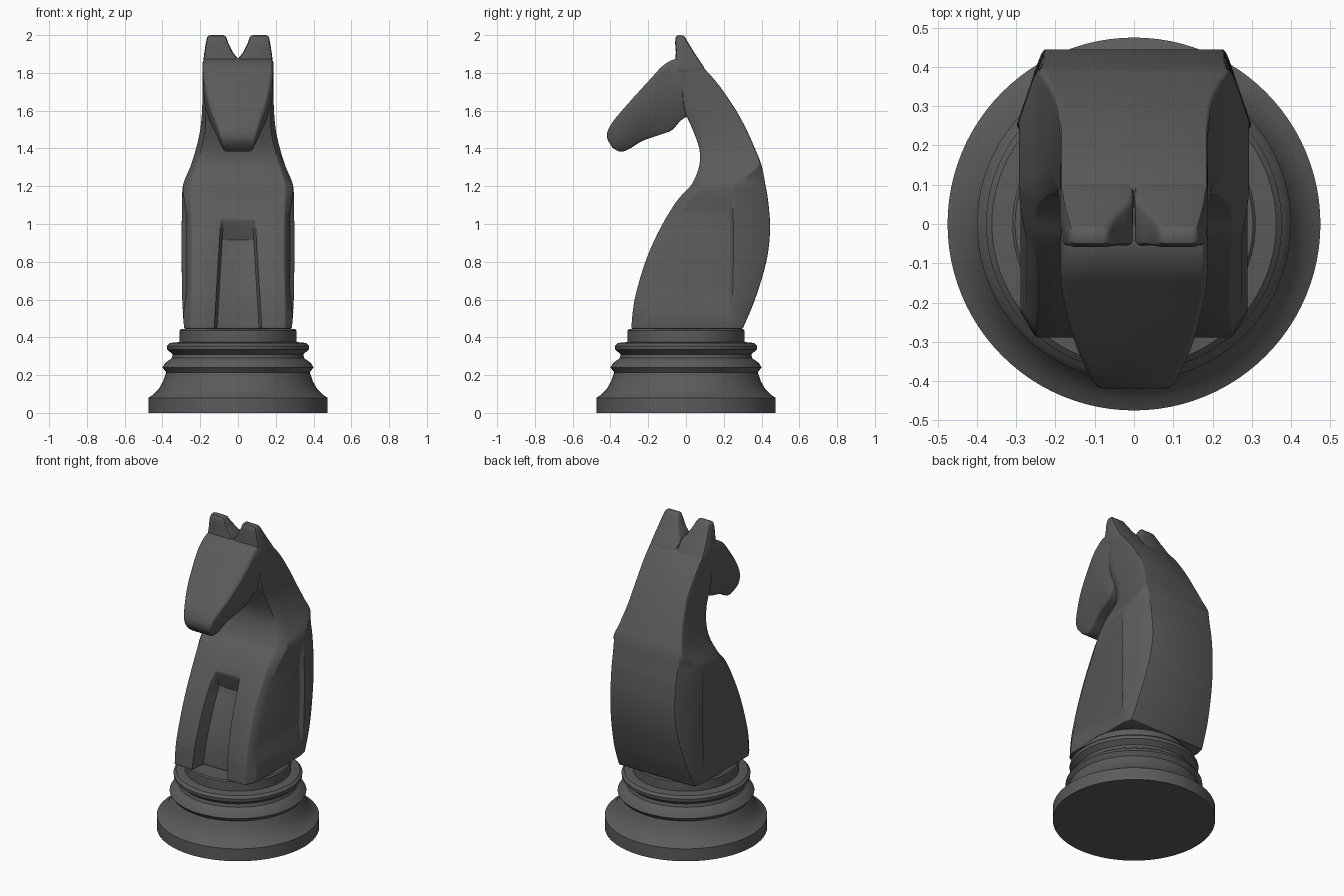
import bpy, bmesh, math

old = bpy.data.objects.get("Cube")
if old:
    bpy.data.objects.remove(old, do_unlink=True)

GREY = 0.105
mat = bpy.data.materials.new("dark_grey")
mat.use_nodes = True
mat.diffuse_color = (GREY, GREY, GREY, 1)
bsdf = mat.node_tree.nodes["Principled BSDF"]
bsdf.inputs["Base Color"].default_value = (GREY, GREY, GREY, 1)
bsdf.inputs["Roughness"].default_value = 0.6


def spline(rows, steps):
    """Resample table rows with a Catmull-Rom curve."""
    out = []
    for i in range(len(rows) - 1):
        quad = [rows[max(i - 1, 0)], rows[i], rows[i + 1], rows[min(i + 2, len(rows) - 1)]]
        for s in range(steps):
            t = s / steps
            out.append([0.5 * (2 * b + (c - a) * t + (2 * a - 5 * b + 4 * c - d) * t * t
                               + (3 * b - a - 3 * c + d) * t ** 3)
                        for a, b, c, d in zip(*quad)])
    return out + [list(rows[-1])]


def loft(name, rings, bevel=0.0, angle=30):
    """Skin closed rings and cap both ends."""
    bm = bmesh.new()
    loops = [[bm.verts.new(p) for p in ring] for ring in rings]
    n = len(loops[0])
    for a, b in zip(loops, loops[1:]):
        for i in range(n):
            j = (i + 1) % n
            bm.faces.new((a[i], a[j], b[j], b[i]))
    bm.faces.new(loops[0][::-1])
    bm.faces.new(loops[-1])
    bmesh.ops.recalc_face_normals(bm, faces=bm.faces)
    mesh = bpy.data.meshes.new(name)
    bm.to_mesh(mesh)
    bm.free()
    mesh.materials.append(mat)
    obj = bpy.data.objects.new(name, mesh)
    bpy.context.collection.objects.link(obj)
    bpy.ops.object.select_all(action='DESELECT')
    obj.select_set(True)
    bpy.context.view_layer.objects.active = obj
    if bevel:
        mod = obj.modifiers.new("soft_edges", 'BEVEL')
        mod.width = bevel
        mod.segments = 2
        mod.limit_method = 'ANGLE'
        mod.angle_limit = math.radians(35)
        bpy.ops.object.modifier_apply(modifier=mod.name)
    bpy.ops.object.shade_smooth_by_angle(angle=math.radians(angle))
    return obj


def mirrored(half):
    """Close a half ring (x >= 0, starting and ending off centre) by mirroring."""
    return half + [(-x, y, z) for x, y, z in reversed(half)]


# Turned base: radius, height
base_profile = [(0.475, 0), (0.475, 0.08), (0.45, 0.095), (0.42, 0.125), (0.395, 0.17),
                (0.38, 0.215), (0.40, 0.24), (0.385, 0.265), (0.35, 0.29), (0.345, 0.31),
                (0.375, 0.335), (0.377, 0.355), (0.362, 0.37), (0.31, 0.375), (0.31, 0.435),
                (0.303, 0.443)]
loft("turned_base", [[(r * math.cos(k * math.tau / 96), r * math.sin(k * math.tau / 96), z)
                      for k in range(96)] for r, z in base_profile])

# Body and neck: height, front y, back y, ridge y, half width, back width, front width
body_rows = [(0.445, -0.29, 0.30, 0.24, 0.285, 0.27, 0.25),
             (0.60, -0.272, 0.365, 0.245, 0.297, 0.26, 0.25),
             (0.80, -0.215, 0.425, 0.25, 0.30, 0.24, 0.245),
             (0.97, -0.14, 0.445, 0.25, 0.30, 0.23, 0.245),
             (1.12, -0.05, 0.435, 0.25, 0.298, 0.23, 0.25),
             (1.21, 0.03, 0.42, 0.27, 0.29, 0.23, 0.25),
             (1.31, 0.07, 0.40, 0.385, 0.25, 0.23, 0.22),
             (1.40, 0.07, 0.365, 0.355, 0.222, 0.215, 0.195),
             (1.50, 0.035, 0.32, 0.31, 0.20, 0.195, 0.175),
             (1.61, -0.01, 0.26, 0.25, 0.19, 0.187, 0.175),
             (1.74, -0.02, 0.17, 0.16, 0.188, 0.186, 0.18),
             (1.83, -0.02, 0.09, 0.08, 0.187, 0.186, 0.18)]


def body_ring(row):
    z, front, back, ridge, w, wb, wf = row
    depth = 0.10 * min(1, max(0, (1.03 - z) / 0.12))      # gap between the front legs
    gap = 0.125 - 0.06 * (min(z, 1.03) - 0.445)
    inset = 0.025 * max(0, min(1, (z - 0.5) / 0.15, (1.2 - z) / 0.15))
    span = ridge - front
    half = [(gap - 0.012, front + depth), (gap, front), (wf, front),
            (w - inset, front + min(0.06, 0.3 * span)),
            (w - inset, ridge - min(0.015, 0.1 * span)), (w, ridge), (wb, back)]
    return mirrored([(x, y, z) for x, y in half])


loft("body_and_neck", [body_ring(r) for r in spline(body_rows, 6)], 0.01)

# Head: top y, top z, bottom y, bottom z, top half width, bottom half width
head_rows = [(0.05, 1.85, 0.08, 1.60, 0.183, 0.16),
             (-0.01, 1.872, 0.0, 1.565, 0.186, 0.15),
             (-0.06, 1.873, -0.03, 1.545, 0.187, 0.14),
             (-0.12, 1.84, -0.075, 1.497, 0.187, 0.13),
             (-0.18, 1.777, -0.13, 1.475, 0.182, 0.12),
             (-0.30, 1.645, -0.23, 1.44, 0.153, 0.10),
             (-0.385, 1.545, -0.305, 1.395, 0.117, 0.083),
             (-0.417, 1.485, -0.35, 1.383, 0.097, 0.073),
             (-0.415, 1.445, -0.39, 1.405, 0.088, 0.076)]


def head_ring(row):
    ty, tz, by, bz, wt, wb = row
    side = [(wt - 0.012, 0.0), (wt, 0.06), (wt * 0.97, 0.5), (wb, 0.93), (wb - 0.012, 1.0)]
    return mirrored([(x, ty + (by - ty) * f, tz + (bz - tz) * f) for x, f in side])


loft("head", [head_ring(r) for r in spline(head_rows, 4)], 0.008, 40)

# Ears: height, inner x, outer x, front y, back y
ear_rows = [(1.80, 0.0, 0.188, -0.05, 0.11), (1.83, 0.0, 0.188, -0.055, 0.095),
            (1.88, 0.004, 0.182, -0.055, 0.062), (1.91, 0.028, 0.178, -0.054, 0.042),
            (1.96, 0.052, 0.17, -0.058, 0.012), (2.0, 0.066, 0.162, -0.053, -0.012)]
for side, label in ((1, "left"), (-1, "right")):
    loft(label + "_ear", [[(side * a, f, z), (side * b, f, z), (side * b, k, z), (side * a, k, z)]
                          for z, a, b, f, k in ear_rows], 0.014, 40)
